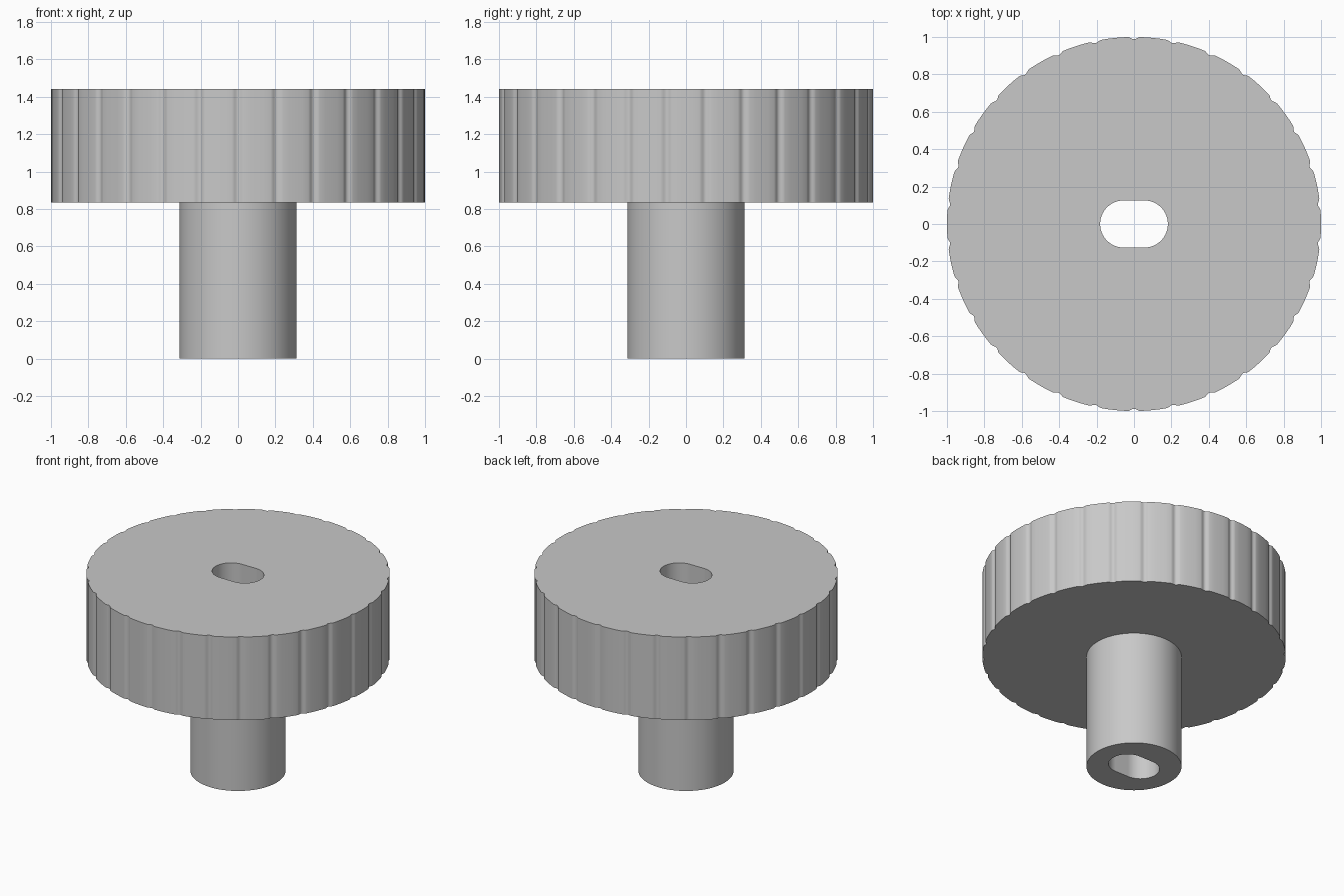
import bpy
import bmesh
from math import cos, sin, pi, radians, sqrt

if "Cube" in bpy.data.objects:
    bpy.data.objects.remove(bpy.data.objects["Cube"])

STEM_R, HEAD_Z, TOP_Z = 0.313, 0.835, 1.44
NOTCHES, NOTCH_HALF, NOTCH_DEPTH = 30, 1.9, 0.012
SLOT_HALF, SLOT_R = 0.055, 0.126

grey = bpy.data.materials.new("plain grey")
grey.use_nodes = True
grey.diffuse_color = (0.58, 0.58, 0.58, 1)
grey.node_tree.nodes["Principled BSDF"].inputs["Base Color"].default_value = grey.diffuse_color

# Angles shared by every ring: finer inside each notch, in degrees from its middle
steps = (-6, -4, -1.9, -1.4, -0.95, -0.5, 0, 0.5, 0.95, 1.4, 1.9, 4)
samples = [(radians(-90 + k * 360 / NOTCHES + d), d) for k in range(NOTCHES) for d in steps]


def stem(angle, offset):
    return STEM_R


def grip(angle, offset):
    """Round rim with a shallow smooth notch at every pitch."""
    if abs(offset) >= NOTCH_HALF:
        return 1.0
    return 1.0 - NOTCH_DEPTH * (1 + cos(pi * offset / NOTCH_HALF)) / 2


def slot(angle, offset):
    """Distance from the axis to the wall of the round-ended slot."""
    c, s = abs(cos(angle)), abs(sin(angle))
    if c * SLOT_R <= SLOT_HALF * s:
        return SLOT_R / s
    return SLOT_HALF * c + sqrt(SLOT_R ** 2 - (SLOT_HALF * s) ** 2)


def skin(name, profile):
    """Join a chain of (radius function, height) rings with quads."""
    bm = bmesh.new()
    rings = [[bm.verts.new((r(a, d) * cos(a), r(a, d) * sin(a), z)) for a, d in samples]
             for r, z in profile]
    n = len(samples)
    for low, high in zip(rings, rings[1:]):
        for i in range(n):
            j = (i + 1) % n
            bm.faces.new((low[i], low[j], high[j], high[i]))
    mesh = bpy.data.meshes.new(name)
    bm.to_mesh(mesh)
    bm.free()
    mesh.materials.append(grey)
    obj = bpy.data.objects.new(name, mesh)
    bpy.context.collection.objects.link(obj)
    bpy.ops.object.select_all(action="DESELECT")
    obj.select_set(True)
    bpy.context.view_layer.objects.active = obj
    bpy.ops.object.shade_smooth_by_angle(angle=radians(30))


# Notched head, open underneath where the stem joins
skin("knob_head", [(stem, HEAD_Z), (grip, HEAD_Z), (grip, TOP_Z), (slot, TOP_Z), (slot, HEAD_Z)])

# Hollow stem
skin("knob_stem", [(slot, HEAD_Z), (slot, 0), (stem, 0), (stem, HEAD_Z)])
